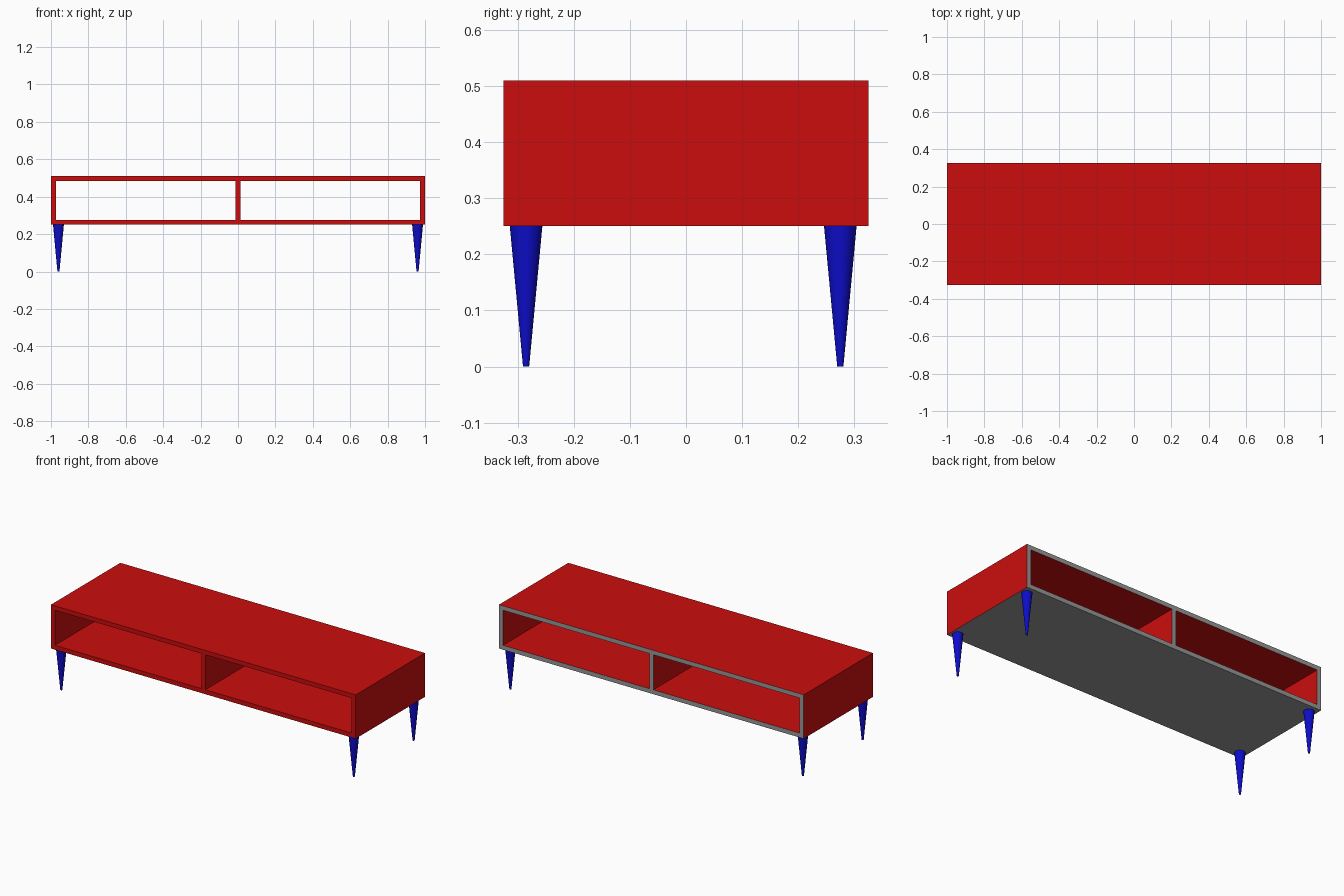
import bpy
import bmesh

cube = bpy.data.objects.get("Cube")
if cube:
    bpy.data.objects.remove(cube, do_unlink=True)


def material(name, rgb):
    mat = bpy.data.materials.new(name)
    mat.use_nodes = True
    mat.diffuse_color = (*rgb, 1)
    mat.node_tree.nodes["Principled BSDF"].inputs["Base Color"].default_value = (*rgb, 1)
    return mat


red = material("red lacquer", (0.6, 0.004, 0.004))
grey = material("grey unfinished board", (0.31, 0.31, 0.31))
blue = material("blue leg paint", (0.004, 0.004, 0.6))

# Main dimensions
HALF_W, HALF_D = 1.0, 0.325
BASE, TOP, BOARD = 0.25, 0.51, 0.026


def add_object(name, bm, mats):
    mesh = bpy.data.meshes.new(name)
    bm.to_mesh(mesh)
    bm.free()
    for mat in mats:
        mesh.materials.append(mat)
    obj = bpy.data.objects.new(name, mesh)
    bpy.context.collection.objects.link(obj)
    return obj


# Cabinet: a front frame with two openings, extruded to full depth
bm = bmesh.new()
xs = [-HALF_W, -HALF_W + BOARD, -BOARD / 2, BOARD / 2, HALF_W - BOARD, HALF_W]
zs = [BASE, BASE + BOARD, TOP - BOARD, TOP]
grid = [[bm.verts.new((x, -HALF_D, z)) for z in zs] for x in xs]
for i in range(len(xs) - 1):
    for j in range(len(zs) - 1):
        if j == 1 and i in (1, 3):
            continue  # open compartment
        bm.faces.new((grid[i][j], grid[i + 1][j], grid[i + 1][j + 1], grid[i][j + 1]))
extruded = bmesh.ops.extrude_face_region(bm, geom=bm.faces[:], use_keep_orig=True)
back_verts = [g for g in extruded["geom"] if isinstance(g, bmesh.types.BMVert)]
bmesh.ops.translate(bm, verts=back_verts, vec=(0, 2 * HALF_D, 0))
bmesh.ops.recalc_face_normals(bm, faces=bm.faces[:])

# Back rim and underside are left grey
for face in bm.faces:
    underside = face.normal.z < -0.9 and face.calc_center_median().z < BASE + 0.001
    if face.normal.y > 0.9 or underside:
        face.material_index = 1
add_object("cabinet", bm, [red, grey])

# Four tapered legs
for row, y in (("front", -0.285), ("back", 0.275)):
    for side, x in (("left", 0.96), ("right", -0.96)):
        bpy.ops.mesh.primitive_cone_add(vertices=32, radius1=0.0055, radius2=0.029,
                                        depth=BASE, location=(x, y, BASE / 2))
        leg = bpy.context.object
        leg.name = f"{row}_{side}_leg"
        leg.data.materials.append(blue)
        bpy.ops.object.shade_smooth_by_angle()
